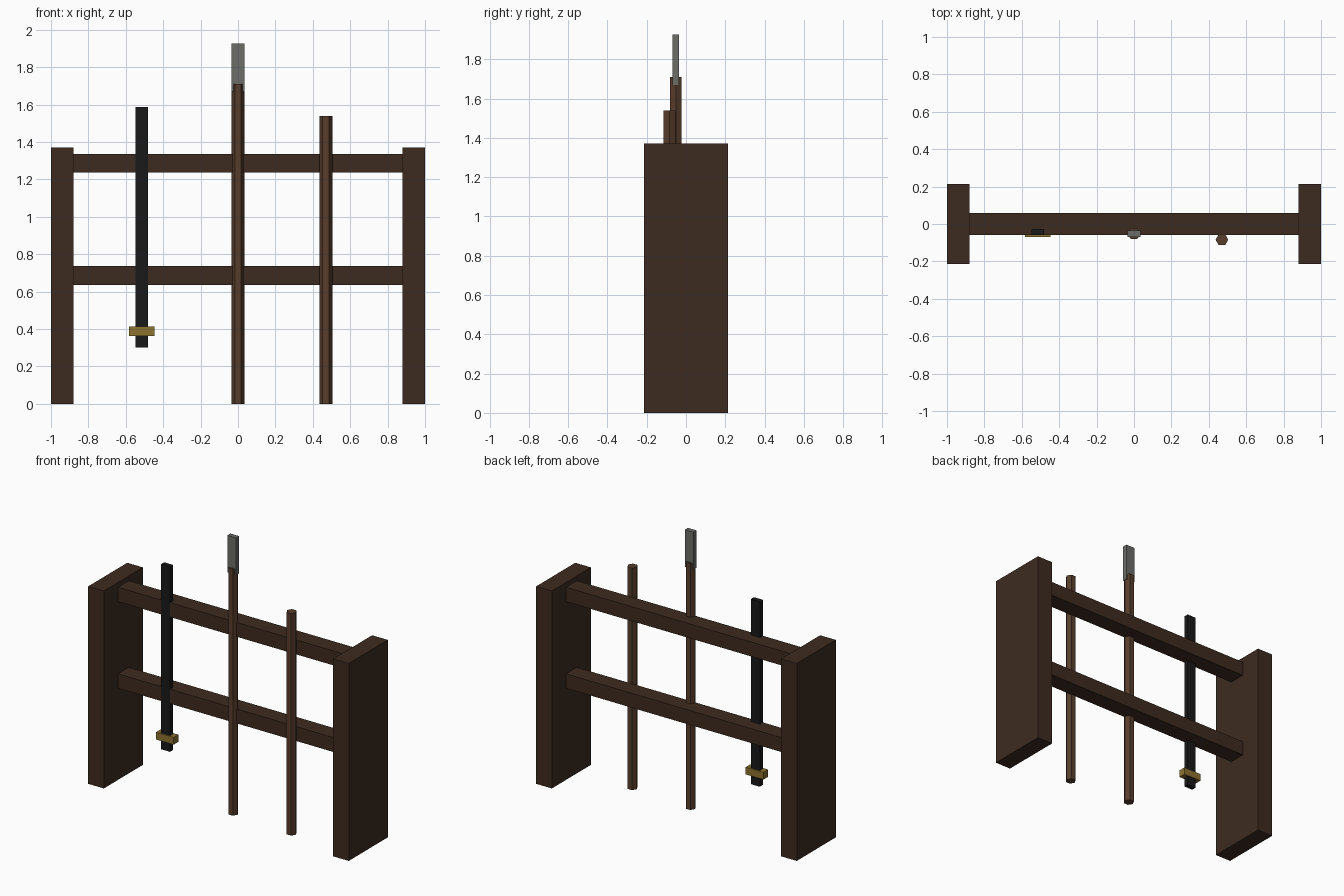
import bpy

if "Cube" in bpy.data.objects:
    bpy.data.objects.remove(bpy.data.objects["Cube"])


def material(name, rgb):
    m = bpy.data.materials.new(name)
    m.diffuse_color = (*rgb, 1)
    m.use_nodes = True
    m.node_tree.nodes["Principled BSDF"].inputs["Base Color"].default_value = m.diffuse_color
    return m


dark_wood = material("dark_wood", (0.047, 0.024, 0.014))
pole_wood = material("pole_wood", (0.095, 0.047, 0.025))
steel = material("steel", (0.15, 0.15, 0.14))
brass = material("brass", (0.27, 0.17, 0.03))
black = material("black", (0.01, 0.01, 0.011))


def box(name, centre, size, mat):
    bpy.ops.mesh.primitive_cube_add(size=1, location=centre)
    ob = bpy.context.object
    ob.name = name
    ob.scale = size
    bpy.ops.object.transform_apply(location=False, rotation=False, scale=True)
    ob.data.materials.append(mat)
    return ob


def pole(name, x, y, height):
    # Six-sided shaft with a flat side facing the front
    bpy.ops.mesh.primitive_cylinder_add(vertices=6, radius=0.034, depth=height,
                                        location=(x, y, height / 2))
    ob = bpy.context.object
    ob.name = name
    ob.rotation_euler.z = 0.5235988
    bpy.ops.object.transform_apply(location=False, rotation=True, scale=False)
    ob.data.materials.append(pole_wood)
    return ob


# Rack frame: two end panels and two rails
for side, sx in (("left", -1), ("right", 1)):
    box(f"{side}_end_panel", (sx * 0.94, 0, 0.685), (0.12, 0.428, 1.37), dark_wood)
for level, z in (("lower", 0.686), ("upper", 1.287)):
    box(f"{level}_rail", (0, 0, z), (1.76, 0.118, 0.1), dark_wood)

# Sheathed sword with its guard
box("sword_scabbard", (-0.514, -0.043, 0.944), (0.068, 0.034, 1.284), black)
box("sword_guard", (-0.514, -0.043, 0.389), (0.136, 0.051, 0.05), brass)

# Spear with a flat head, and a plain staff
pole("spear_shaft", 0, -0.052, 1.71)
box("spear_head", (0, -0.052, 1.798), (0.068, 0.034, 0.257), steel)
pole("staff", 0.47, -0.084, 1.54)
